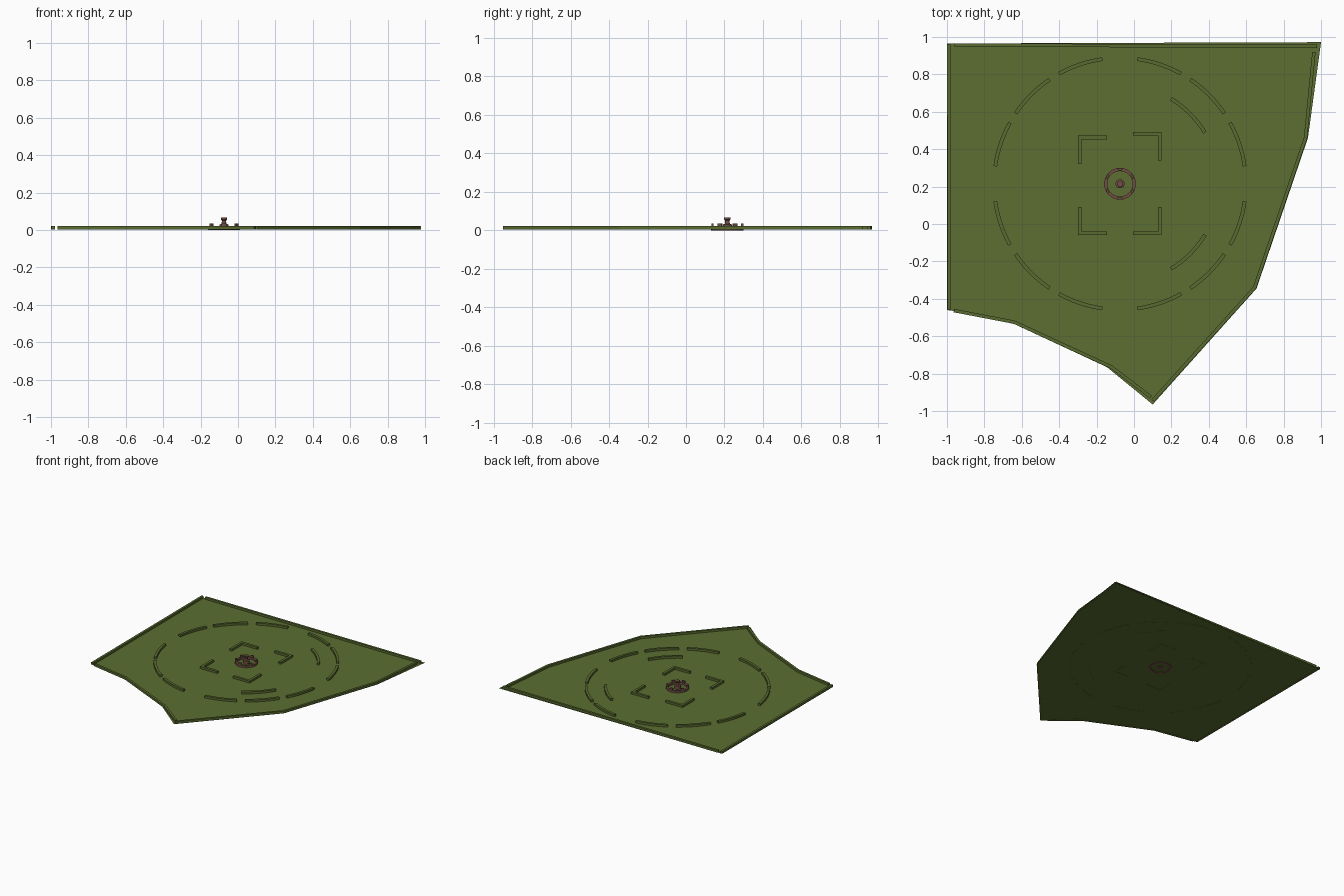
import bpy, bmesh, math
from mathutils import Vector

if "Cube" in bpy.data.objects:
    bpy.data.objects.remove(bpy.data.objects["Cube"])

CX, CY = -0.075, 0.215          # centre of the garden
GROUND_Z = 0.004
HEDGE_Z0, HEDGE_Z1 = 0.003, 0.021


def material(name, col):
    m = bpy.data.materials.new(name)
    m.diffuse_color = (*col, 1)
    m.use_nodes = True
    m.node_tree.nodes["Principled BSDF"].inputs["Base Color"].default_value = m.diffuse_color
    return m


GREEN = material("grass green", (0.106, 0.156, 0.031))
HEDGE = material("hedge green", (0.098, 0.146, 0.029))
BROWN = material("clay brown", (0.165, 0.077, 0.057))


def finish(bm, name, mat):
    bmesh.ops.recalc_face_normals(bm, faces=bm.faces)
    me = bpy.data.meshes.new(name)
    bm.to_mesh(me)
    bm.free()
    me.materials.append(mat)
    ob = bpy.data.objects.new(name, me)
    bpy.context.collection.objects.link(ob)
    return ob


def wall(bm, path, width, z0, z1):
    """Box-section wall with mitred corners along an open path."""
    pts = [Vector(p) for p in path]
    rings = []
    for i, p in enumerate(pts):
        a = (p - pts[i - 1]).normalized() if i else None
        b = (pts[i + 1] - p).normalized() if i < len(pts) - 1 else None
        a, b = a or b, b or a
        na, nb = Vector((-a.y, a.x)), Vector((-b.y, b.x))
        n = (na + nb).normalized()
        off = n * (width / 2 / n.dot(na))
        l, r = p + off, p - off
        rings.append([bm.verts.new((*q, z)) for q, z in
                      ((l, z0), (r, z0), (r, z1), (l, z1))])
    for s, t in zip(rings, rings[1:]):
        for k in range(4):
            j = (k + 1) % 4
            bm.faces.new((s[k], s[j], t[j], t[k]))
    bm.faces.new(rings[0])
    bm.faces.new(rings[-1][::-1])


def arc(radius, a0, a1, n=8):
    angs = [math.radians(a0 + (a1 - a0) * i / n) for i in range(n + 1)]
    return [(CX + radius * math.cos(a), CY + radius * math.sin(a)) for a in angs]


def lathe(name, profile, mat, n=24, closed=False):
    """Revolve (radius, z) points about the garden centre."""
    bm = bmesh.new()
    rows = [[bm.verts.new((CX + r * math.cos(2 * math.pi * i / n),
                           CY + r * math.sin(2 * math.pi * i / n), z))
             for i in range(n)] for r, z in profile]
    pairs = list(zip(rows, rows[1:]))
    if closed:
        pairs.append((rows[-1], rows[0]))
    else:
        bm.faces.new(rows[0][::-1])
        bm.faces.new(rows[-1])
    for s, t in pairs:
        for i in range(n):
            j = (i + 1) % n
            bm.faces.new((s[i], s[j], t[j], t[i]))
    return finish(bm, name, mat)


# lawn
outline = [(-1, 0.965), (-1, -0.46), (-0.96, -0.465), (-0.64, -0.535),
           (-0.145, -0.765), (0.10, -0.965), (0.655, -0.345),
           (0.93, 0.46), (1.0, 0.972)]
bm = bmesh.new()
bm.faces.new([bm.verts.new((x, y, GROUND_Z)) for x, y in outline])
finish(bm, "lawn", GREEN)

# boundary hedges
bm = bmesh.new()
wall(bm, [(-0.99, 0.96), (-0.988, -0.46)], 0.018, HEDGE_Z0, HEDGE_Z1)
wall(bm, [(-0.962, 0.957), (0.978, 0.95)], 0.018, HEDGE_Z0, HEDGE_Z1)
wall(bm, [(0.962, 0.92), (0.917, 0.46), (0.645, -0.34), (0.10, -0.945)],
     0.018, HEDGE_Z0, HEDGE_Z1)
wall(bm, [(0.09, -0.925), (-0.12, -0.765), (-0.64, -0.525), (-0.963, -0.463)],
     0.018, HEDGE_Z0, HEDGE_Z1)
finish(bm, "boundary_hedge", HEDGE)

# outer ring of twelve hedge arcs, plus two inner arcs
bm = bmesh.new()
for q in range(4):
    for a0, a1 in ((8, 29), (34, 56), (61, 82)):
        wall(bm, arc(0.673, q * 90 + a0, q * 90 + a1), 0.02, HEDGE_Z0, HEDGE_Z1)
finish(bm, "ring_hedge", HEDGE)
bm = bmesh.new()
for s in (1, -1):
    wall(bm, arc(0.53, s * 31, s * 59), 0.02, HEDGE_Z0, HEDGE_Z1)
finish(bm, "inner_arc_hedge", HEDGE)

# four corner hedges around the middle
bm = bmesh.new()
for path in ([(-0.145, 0.463), (-0.29, 0.463), (-0.29, 0.32)],
             [(-0.145, -0.05), (-0.29, -0.05), (-0.29, 0.09)],
             [(-0.005, -0.05), (0.137, -0.05), (0.137, 0.09)],
             [(-0.005, 0.483), (0.137, 0.483), (0.137, 0.34)]):
    wall(bm, path, 0.02, HEDGE_Z0, HEDGE_Z1)
finish(bm, "corner_hedge", HEDGE)

# fountain rim
lathe("fountain_rim", [(0.068, 0), (0.085, 0), (0.085, 0.02), (0.068, 0.02)],
      BROWN, closed=True)

# six blocks standing on the rim
bm = bmesh.new()
for k in range(6):
    a = 30 + 60 * k
    wall(bm, arc(0.078, a - 9, a + 9, 2), 0.011, 0.018, 0.036)
finish(bm, "rim_block", BROWN)

# central pedestal with a small bowl on top
lathe("pedestal", [(0.024, 0.001), (0.024, 0.03), (0.013, 0.033), (0.011, 0.05),
                   (0.017, 0.057), (0.017, 0.066)], BROWN, n=16)
